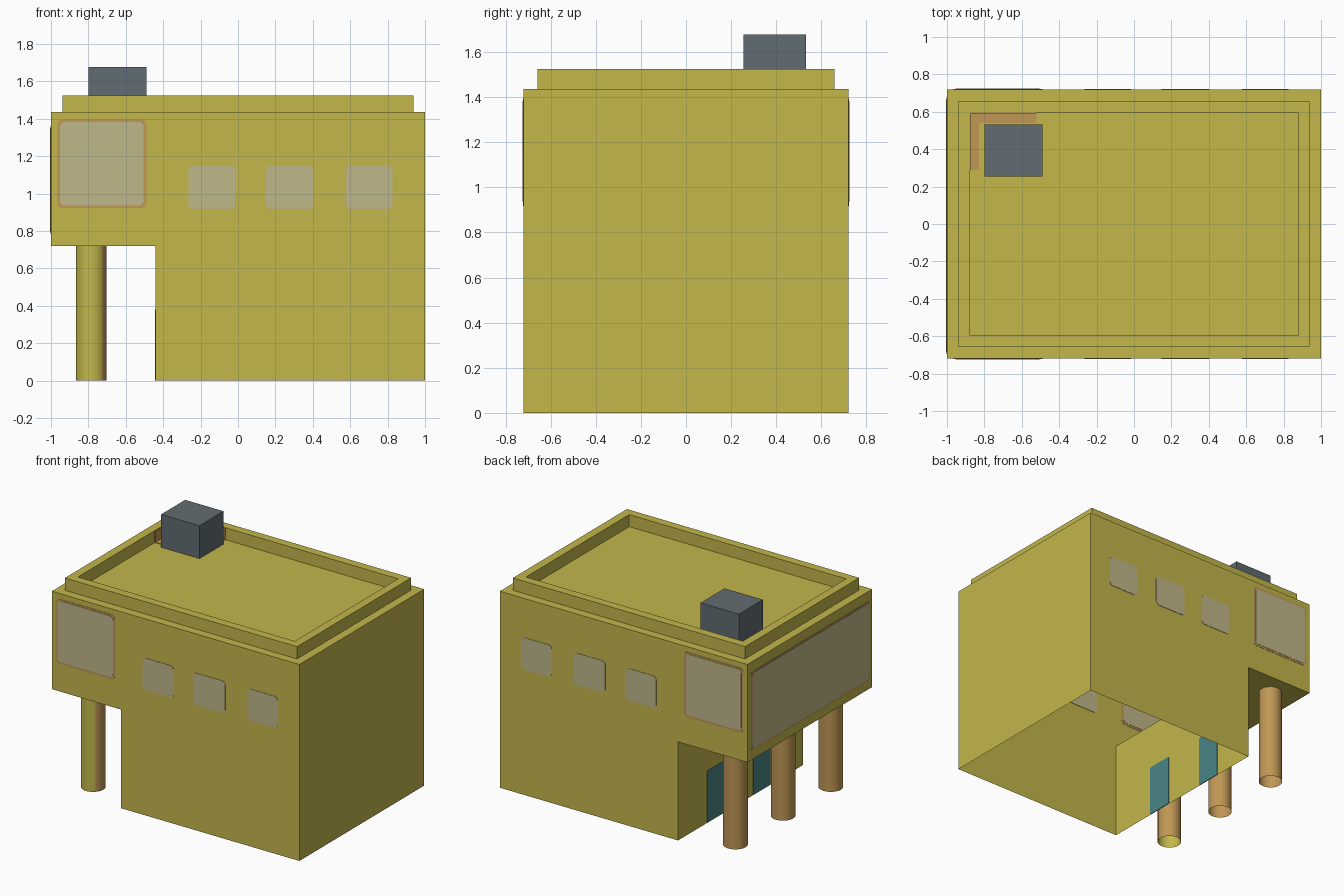
import bpy, bmesh, math
from mathutils import Matrix, Vector

if "Cube" in bpy.data.objects:
    bpy.data.objects.remove(bpy.data.objects["Cube"])


def mat(name, r, g, b):
    m = bpy.data.materials.new(name)
    lin = [(c / 255 / 12.92) if c < 10 else ((c / 255 + 0.055) / 1.055) ** 2.4 for c in (r, g, b)]
    m.diffuse_color = (*lin, 1)
    m.use_nodes = True
    m.node_tree.nodes["Principled BSDF"].inputs["Base Color"].default_value = m.diffuse_color
    return m


YELLOW = mat("yellow wall", 195, 183, 75)
BROWN = mat("brown timber", 192, 151, 85)
PANE = mat("window beige", 192, 184, 138)
TEAL = mat("teal door", 74, 133, 135)
GREY = mat("roof unit grey", 97, 108, 113)


def finish(bm, name, *mats):
    bmesh.ops.recalc_face_normals(bm, faces=bm.faces)
    me = bpy.data.meshes.new(name)
    bm.to_mesh(me)
    bm.free()
    ob = bpy.data.objects.new(name, me)
    bpy.context.collection.objects.link(ob)
    for m in mats:
        me.materials.append(m)
    return ob


def box(name, lo, hi, m):
    bm = bmesh.new()
    lo, hi = Vector(lo), Vector(hi)
    bmesh.ops.create_cube(bm, size=1, matrix=Matrix.Translation((lo + hi) / 2)
                          @ Matrix.Diagonal((*(hi - lo), 1)))
    return finish(bm, name, m)


def plate(name, axis, at, u0, u1, z0, z1, m, t=0.006, r=0.025):
    """Thin upright rounded panel straddling a wall; seen from both sides."""
    bm = bmesh.new()
    pts = []
    for k, (cu, cz) in enumerate([(u1 - r, z1 - r), (u0 + r, z1 - r), (u0 + r, z0 + r), (u1 - r, z0 + r)]):
        for j in range(4):
            a = math.pi / 2 * (k + j / 3)
            pts.append((cu + r * math.cos(a), cz + r * math.sin(a)))
    d = at - t / 2
    f = bm.faces.new([bm.verts.new((u, d, z) if axis == 'y' else (d, u, z)) for u, z in pts])
    ret = bmesh.ops.extrude_face_region(bm, geom=[f], use_keep_orig=True)
    vs = [v for v in ret["geom"] if isinstance(v, bmesh.types.BMVert)]
    bmesh.ops.translate(bm, verts=vs, vec=(0, t, 0) if axis == 'y' else (t, 0, 0))
    return finish(bm, name, m)


# Building shell: L profile, open underneath, with a raised parapet on the roof
bm = bmesh.new()
profile = [(-0.44, 0), (1, 0), (1, 1.435), (-1, 1.435), (-1, 0.72), (-0.44, 0.72)]
front = [bm.verts.new((x, -0.72, z)) for x, z in profile]
back = [bm.verts.new((x, 0.72, z)) for x, z in profile]
bm.faces.new(front)
bm.faces.new(back[::-1])
for i in range(1, 6):  # side 0 is the open bottom
    j = (i + 1) % 6
    bm.faces.new((front[i], back[i], back[j], front[j]))
bmesh.ops.recalc_face_normals(bm, faces=bm.faces)
bm.faces.ensure_lookup_table()
roof = max(bm.faces, key=lambda f: f.calc_center_median().z)
for height in (0.09, -0.088):
    bmesh.ops.inset_region(bm, faces=[roof], thickness=0.062, use_even_offset=True)
    roof = bmesh.ops.extrude_discrete_faces(bm, faces=[roof])["faces"][0]
    bmesh.ops.translate(bm, verts=roof.verts, vec=(0, 0, height))
finish(bm, "building_shell", YELLOW)

# Columns: open tubes; the front one is painted yellow on its front side
for label, y in (("front", -0.55), ("middle", 0), ("back", 0.55)):
    bm = bmesh.new()
    bmesh.ops.create_cone(bm, cap_ends=False, segments=32, radius1=0.082, radius2=0.082,
                          depth=0.72, matrix=Matrix.Translation((-0.785, y, 0.36)))
    for f in bm.faces:
        n = f.calc_center_median() - Vector((-0.785, y, 0.36))
        f.smooth = True
        f.material_index = int(label == "front" and n.y < 0 and n.x < 0.055)
    finish(bm, label + "_column", BROWN, YELLOW)

# Windows on front and back
for side, y in (("front", -0.72), ("back", 0.72)):
    for i, (x0, x1) in enumerate([(-0.265, -0.015), (0.147, 0.402), (0.578, 0.825)]):
        plate(f"{side}_window_{i + 1}", 'y', y, x0, x1, 0.918, 1.15, PANE)
    plate(side + "_large_frame", 'y', y, -0.965, -0.49, 0.922, 1.395, BROWN, t=0.004)
    plate(side + "_large_window", 'y', y, -0.953, -0.505, 0.937, 1.383, PANE, t=0.008)

# Long window on the overhanging end
plate("end_frame", 'x', -1, -0.695, 0.68, 0.785, 1.362, BROWN, t=0.004)
plate("end_window", 'x', -1, -0.685, 0.665, 0.797, 1.35, PANE, t=0.008)

# Doors under the overhang
for i, (y0, y1) in enumerate([(-0.345, -0.145), (0.185, 0.385)]):
    plate(f"door_{i + 1}", 'x', -0.44, y0, y1, 0.002, 0.38, TEAL, r=0.008)

# Roof unit and the brown corner trim beside it
box("roof_unit", (-0.8, 0.255, 1.435), (-0.49, 0.533, 1.677), GREY)
box("roof_trim_floor_back", (-0.876, 0.54, 1.436), (-0.52, 0.596, 1.441), BROWN)
box("roof_trim_floor_side", (-0.876, 0.29, 1.436), (-0.83, 0.54, 1.441), BROWN)
box("roof_trim_wall_back", (-0.876, 0.591, 1.438), (-0.52, 0.597, 1.52), BROWN)
box("roof_trim_wall_side", (-0.877, 0.29, 1.438), (-0.871, 0.591, 1.52), BROWN)
